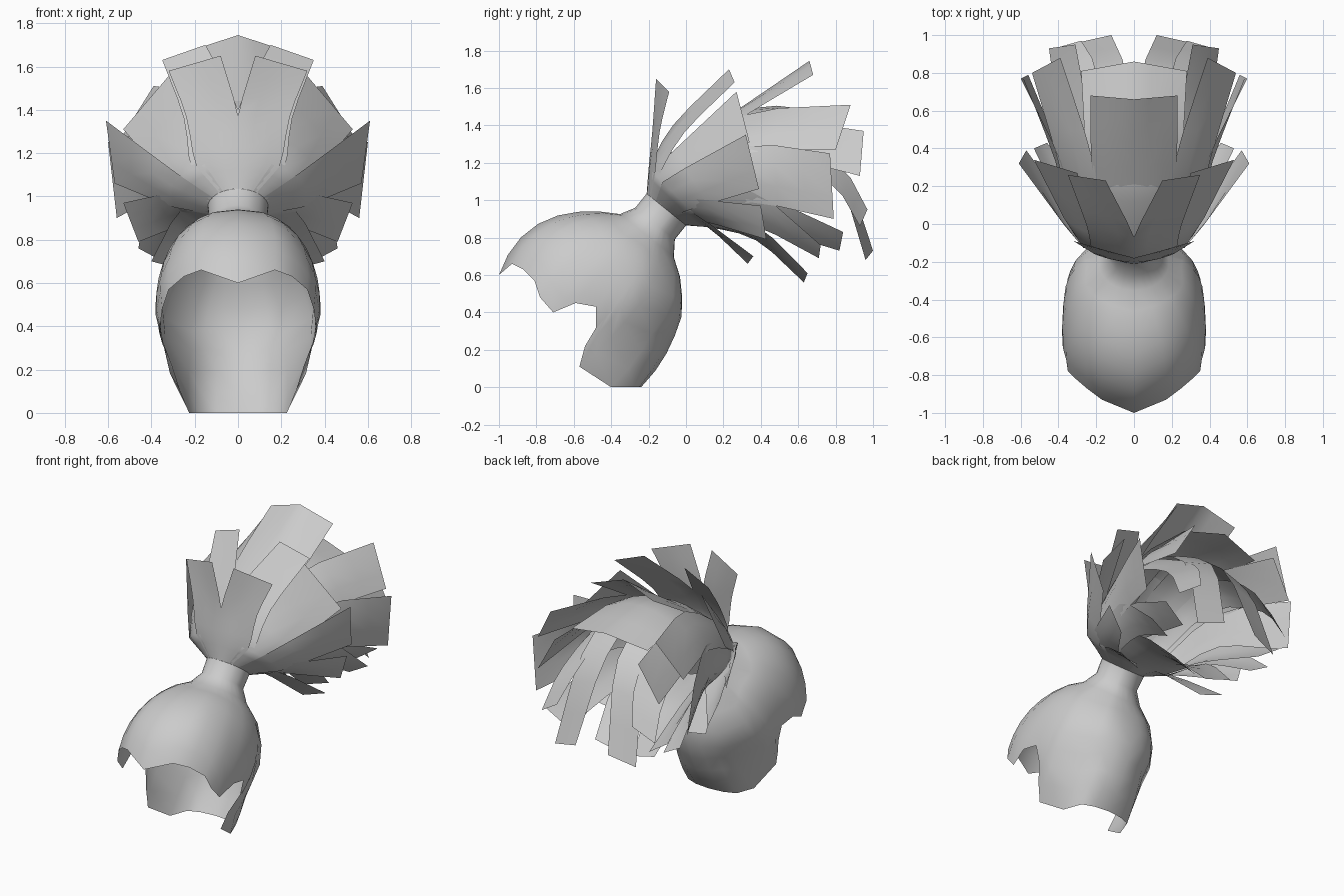
import bpy, math
from mathutils import Vector as V

if "Cube" in bpy.data.objects:
    bpy.data.objects.remove(bpy.data.objects["Cube"])

mat = bpy.data.materials.new("light_grey")
mat.diffuse_color = (0.6, 0.6, 0.6, 1)
mat.use_nodes = True
mat.node_tree.nodes["Principled BSDF"].inputs["Base Color"].default_value = mat.diffuse_color


def make(name, verts, faces):
    """Half model (x >= 0), mirrored and smooth shaded."""
    me = bpy.data.meshes.new(name)
    me.from_pydata(verts, [], faces)
    me.materials.append(mat)
    ob = bpy.data.objects.new(name, me)
    bpy.context.collection.objects.link(ob)
    mir = ob.modifiers.new("mirror", 'MIRROR')
    mir.merge_threshold = 0.002
    bpy.context.view_layer.objects.active = ob
    ob.select_set(True)
    bpy.ops.object.shade_smooth_by_angle(angle=math.radians(50))
    ob.select_set(False)


def grid_faces(rows, cols):
    return [(r * cols + c, r * cols + c + 1, (r + 1) * cols + c + 1, (r + 1) * cols + c)
            for r in range(rows - 1) for c in range(cols - 1)]


# The tail band: a ring tilted back, angle 0 at its front/top
AXIS = V((0, 0.63, 0.78))
FRONT = V((0, -0.78, 0.63))


def ring(center, rx, rv, a, up=FRONT):
    return V(center) + V((1, 0, 0)) * rx * math.sin(a) + up * rv * math.cos(a)


def band(a):
    return ring((0, -0.105, 0.95), 0.14, 0.135, a)


# Scalp: lines run from the band over a rounded head to the ragged hairline
HEAD = V((0, -0.5, 0.45))
HAIRLINE = [(0, -1, .60), (.17, -.93, .66), (.25, -.87, .63), (.32, -.81, .57),
            (.35, -.78, .48), (.36, -.71, .40), (.38, -.59, .45), (.375, -.48, .43),
            (.35, -.48, .32), (.305, -.54, .22), (.27, -.57, .11), (.225, -.4, 0),
            (.18, -.28, 0), (.1, -.25, 0), (0, -.24, 0)]


def on_head(d):
    rz = 0.49 if d.z > 0 else 0.60
    p = 2.3 - 0.65 * min(max(-d.z * 3, 0), 1)
    s = (abs(d.x / 0.38) ** p + abs(d.y / 0.48) ** p + abs(d.z / rz) ** p) ** (-1 / p)
    return d * s


columns = []
for e in HAIRLINE:
    e = V(e)
    d = (e - HEAD).normalized()
    fit = (e - HEAD).length / on_head(d).length
    side = d - AXIS * d.dot(AXIS)
    a = math.atan2(max(side.x, 0), side.dot(FRONT))
    total = AXIS.angle(d)
    side.normalize()
    col = [band(a), ring((0, -0.165, 0.875), 0.135, 0.135, a)]
    start = 0.38
    for i in range(7):
        t = start + (total - start) * i / 7
        ease = fit ** ((i / 7) ** 3)
        col.append(HEAD + on_head(AXIS * math.cos(t) + side * math.sin(t)) * ease)
    col.append(e)
    columns.append(col)
make("scalp_hair", [v for c in columns for v in c], grid_faces(len(columns), len(columns[0])))


# Tail locks: from the band, over a flared collar, optionally over the round body, to the tips
def collar(a, s):
    return ring((0, -0.04, 1.01), 0.31 * s, 0.16 * s, a, V((0, -1, 1)))


def body(a, s):
    return ring((0, 0.34, 1.14), 0.43 * s, 0.37 * s, a, V((0, -0.1, 1)))


def spline(p, i, t):
    """Straight first span, then Catmull-Rom between points i and i + 1."""
    if i == 0:
        return p[0].lerp(p[1], t)
    a, b, c = p[i - 1], p[i], p[i + 1]
    d = p[i + 2] if i + 2 < len(p) else c * 2 - b
    return 0.5 * (2 * b + (c - a) * t + (2 * a - 5 * b + 4 * c - d) * t * t
                  + (3 * b - a - 3 * c + d) * t ** 3)


def lock(name, a1, a2, *pairs, on_body=False, s=1.0, cols=4, sub=3):
    verts, lines = [], []
    for c in range(cols):
        u = c / (cols - 1)
        a = math.radians(a1 + (a2 - a1) * u)
        line = [band(a), collar(a, s)]
        if on_body:
            line.append(body(a, s))
        line += [V(p).lerp(V(q), u) for p, q in pairs]
        lines.append(line)
    n = len(lines[0]) - 1
    for r in range(n * sub + 1):
        i = min(r // sub, n - 1)
        verts += [spline(l, i, r / sub - i) for l in lines]
    for v in verts:
        v.x = max(v.x, 0)
    make(name, verts, grid_faces(n * sub + 1, cols))


# Outer flared locks around the collar
lock("front_upright_lock", 0, 38, ((0, -.18, 1.37), (.24, -.14, 1.37)),
     ((.08, -.16, 1.65), (.32, -.09, 1.58)))
lock("upper_lock", 0, 45, ((0, -.07, 1.40), (.25, -.01, 1.36)),
     ((.15, .23, 1.70), (.35, .26, 1.63)), s=.97)
lock("upper_side_lock", 30, 75, ((.30, .27, 1.58), (.53, .34, 1.31)))
lock("side_lock", 58, 112, ((.61, .32, 1.35), (.57, .39, 1.06)), s=1.02)
lock("lower_side_lock", 90, 140, ((.53, .40, .97), (.46, .43, .79)), s=.98)
lock("underside_lock", 120, 165, ((.40, .36, .70), (.25, .33, .66)), s=1.0)
lock("bottom_lock", 140, 180, ((.22, .65, .61), (.04, .63, .56)), on_body=True, s=.96)
# Long locks over the top and sides
lock("crest_lock", 0, 32, ((0, .66, 1.745), (.23, .68, 1.67)), on_body=True, s=.98)
lock("rear_top_lock", 0, 38, ((0, .86, 1.46), (.28, .81, 1.40)), on_body=True, s=.94)
lock("long_upper_lock", 30, 72, ((.39, .88, 1.51), (.54, .80, 1.27)), on_body=True, s=.98)
lock("long_side_lock", 66, 115, ((.60, .77, 1.25), (.56, .79, .90)), on_body=True, s=.98)
lock("long_low_lock", 108, 145, ((.45, .84, .83), (.30, .82, .73)), on_body=True, s=.92)
lock("short_low_lock", 105, 140, ((.46, .72, .76), (.33, .71, .69)), on_body=True, s=.98)
# Locks drooping down at the back
lock("back_side_lock", 30, 70, ((.31, .95, 1.37), (.45, .93, 1.13)), on_body=True, s=.90)
lock("back_droop_lock", 5, 40, ((.04, .78, 1.27), (.24, .76, 1.22)),
     ((.12, 1.0, .73), (.30, .96, .68)), on_body=True, s=.86)
lock("back_mid_lock", 30, 65, ((.20, .80, 1.20), (.38, .76, 1.10)),
     ((.28, .97, .95), (.42, .93, .86)), on_body=True, s=.86)
